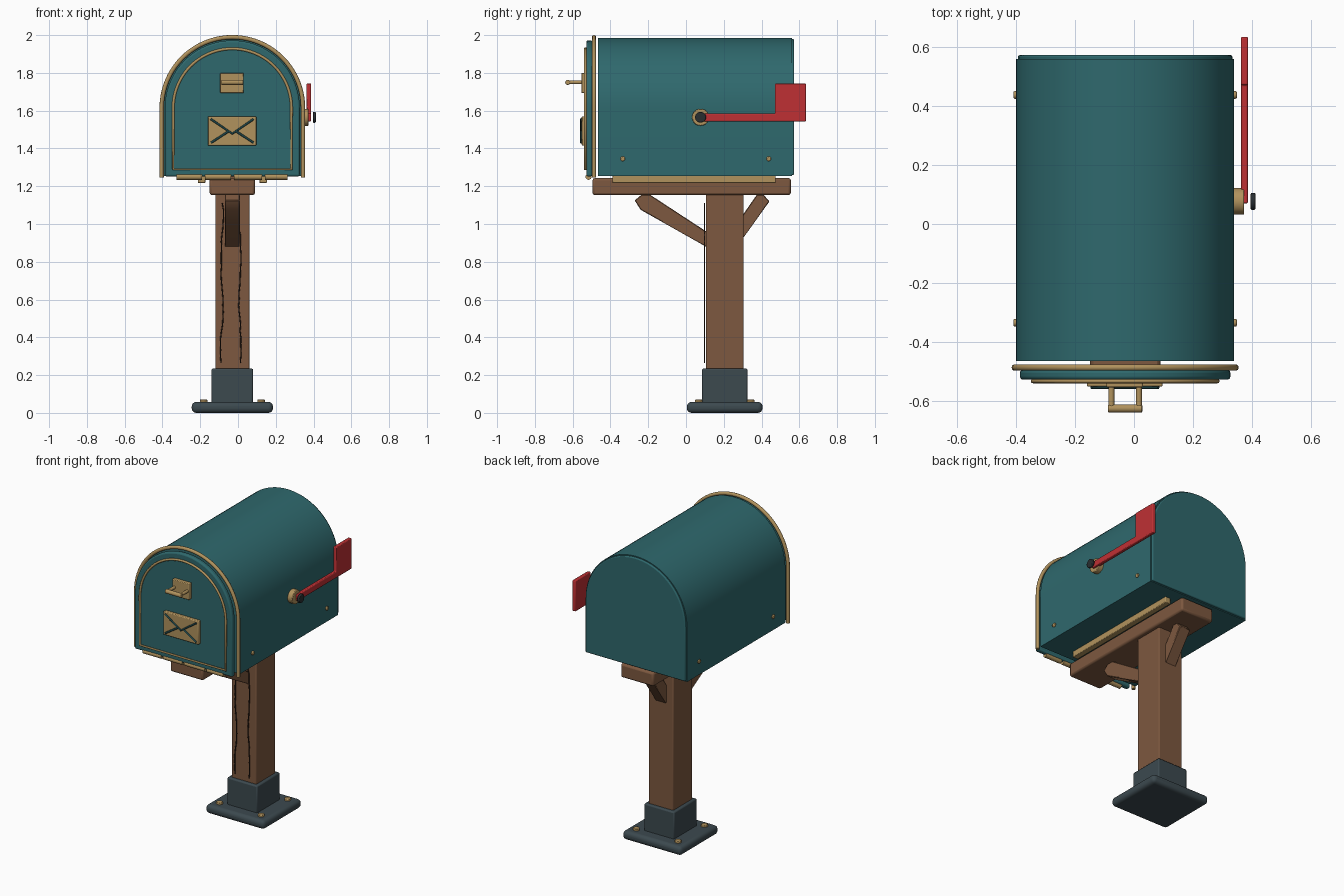
import bpy, bmesh, math, random
from mathutils import Vector

if "Cube" in bpy.data.objects:
    bpy.data.objects.remove(bpy.data.objects["Cube"])

random.seed(4)
CX = -0.03          # centre line of box and post
SPRING = 1.615      # height where the arch starts


def mat(name, rgb):
    m = bpy.data.materials.new(name)
    m.diffuse_color = (*rgb, 1)
    m.use_nodes = True
    m.node_tree.nodes["Principled BSDF"].inputs["Base Color"].default_value = m.diffuse_color
    return m


TEAL = mat("teal", (0.028, 0.140, 0.153))
DARK_TEAL = mat("dark_teal", (0.012, 0.055, 0.060))
BRASS = mat("brass", (0.440, 0.290, 0.110))
RED = mat("red", (0.520, 0.030, 0.034))
WOOD = mat("wood", (0.205, 0.098, 0.050))
CRACK = mat("dark_wood", (0.030, 0.016, 0.010))
SLATE = mat("slate", (0.045, 0.067, 0.078))
BLACK = mat("dark_metal", (0.022, 0.027, 0.030))


def finish(name, bm, material, bevel=0, segs=3):
    bmesh.ops.recalc_face_normals(bm, faces=bm.faces)
    me = bpy.data.meshes.new(name)
    bm.to_mesh(me)
    bm.free()
    ob = bpy.data.objects.new(name, me)
    bpy.context.collection.objects.link(ob)
    me.materials.append(material)
    if bevel:
        b = ob.modifiers.new("bevel", 'BEVEL')
        b.width, b.segments, b.limit_method = bevel, segs, 'ANGLE'
        b.angle_limit = math.radians(40)
    bpy.ops.object.select_all(action='DESELECT')
    bpy.context.view_layer.objects.active = ob
    ob.select_set(True)
    bpy.ops.object.shade_smooth_by_angle(angle=math.radians(35))
    return ob


def box(name, x, y, z, material, bevel=0.0, segs=2):
    bm = bmesh.new()
    bmesh.ops.create_cube(bm, size=1)
    for v in bm.verts:
        v.co = [(r[0] + r[1]) / 2 + c * (r[1] - r[0]) for r, c in zip((x, y, z), v.co)]
    return finish(name, bm, material, bevel, segs)


def rod(name, a, b, radius, material, bevel=0.0, sides=24):
    a, b = Vector(a), Vector(b)
    bm = bmesh.new()
    bmesh.ops.create_cone(bm, cap_ends=True, segments=sides, radius1=radius,
                          radius2=radius, depth=(b - a).length)
    q = (b - a).to_track_quat('Z', 'Y')
    for v in bm.verts:
        v.co = q @ v.co + (a + b) / 2
    return finish(name, bm, material, bevel, 2)


def prism(name, pts, axis, lo, hi, material, bevel=0.0, segs=3):
    """Extrude a 2D outline along x (points are y, z) or y (points are x, z)."""
    bm = bmesh.new()
    place = (lambda p, t: (t, *p)) if axis == 'x' else (lambda p, t: (p[0], t, p[1]))
    f = bm.faces.new([bm.verts.new(place(p, lo)) for p in pts])
    r = bmesh.ops.extrude_face_region(bm, geom=[f])
    step = Vector(place((0, 0), hi - lo))
    bmesh.ops.translate(bm, vec=step, verts=[v for v in r['geom'] if isinstance(v, bmesh.types.BMVert)])
    return finish(name, bm, material, bevel, segs)


def tube(name, pts, radius, material, cyclic=False, res=3):
    cu = bpy.data.curves.new(name, 'CURVE')
    cu.dimensions, cu.bevel_depth, cu.bevel_resolution, cu.use_fill_caps = '3D', radius, res, True
    s = cu.splines.new('POLY')
    s.points.add(len(pts) - 1)
    for p, c in zip(s.points, pts):
        p.co = (*c, 1)
    s.use_cyclic_u = cyclic
    s.use_smooth = True
    ob = bpy.data.objects.new(name, cu)
    bpy.context.collection.objects.link(ob)
    cu.materials.append(material)
    return ob


def arch(r, bottom, n=40):
    pts = [(CX - r, bottom)]
    pts += [(CX - r * math.cos(math.pi * i / n), SPRING + r * math.sin(math.pi * i / n)) for i in range(n + 1)]
    return pts + [(CX + r, bottom)]


# Mailbox shell, back panel and door
prism("shell", arch(0.37, 1.255), 'y', -0.465, 0.56, TEAL)
prism("back_panel", arch(0.364, 1.26), 'y', 0.55, 0.573, TEAL, 0.006)
prism("door", arch(0.357, 1.252), 'y', -0.528, -0.495, TEAL, 0.010)

# Brass rim round the opening and trim on the door
tube("front_rim", [(x, -0.487, z) for x, z in arch(0.374, 1.247)], 0.0115, BRASS)
tube("door_trim", [(x, -0.533, z) for x, z in arch(0.313, 1.29)], 0.0075, BRASS, True)

# Door hinge knuckles
for a, b in ((-0.325, -0.19), (-0.175, -0.038), (-0.022, 0.127), (0.142, 0.262)):
    rod("hinge_knuckle", (a, -0.516, 1.25), (b, -0.516, 1.25), 0.016, BRASS)

# Door pull
box("handle_plate", (-0.094, 0.03), (-0.554, -0.526), (1.693, 1.80), BRASS, 0.004)
for s in (-1, 1):
    rod("handle_leg", (CX + s * 0.047, -0.55, 1.75), (CX + s * 0.047, -0.626, 1.75), 0.010, BRASS)
rod("handle_grip", (CX - 0.058, -0.626, 1.75), (CX + 0.058, -0.626, 1.75), 0.0135, BRASS, 0.003)

# Envelope badge on the door
box("envelope_plate", (-0.16, 0.097), (-0.552, -0.526), (1.415, 1.57), BRASS, 0.005)
tube("envelope_flap", [(-0.145, -0.554, 1.556), (CX, -0.554, 1.478), (0.083, -0.554, 1.556)], 0.006, DARK_TEAL)
for s in (-1, 1):
    tube("envelope_fold", [(CX + s * 0.113, -0.554, 1.43), (CX + s * 0.018, -0.554, 1.492)], 0.006, DARK_TEAL)

# Side rivets
for s in (-1, 1):
    for y in (-0.335, 0.438):
        rod("rivet", (CX + s * 0.36, y, 1.345), (CX + s * 0.379, y, 1.345), 0.013, BRASS, 0.004, 16)

# Signal flag with pivot
rod("flag_washer", (0.335, 0.077, 1.565), (0.374, 0.077, 1.565), 0.045, BRASS, 0.004, 32)
flag = [(0.07, 1.543), (0.635, 1.543), (0.635, 1.745), (0.472, 1.745), (0.472, 1.585), (0.07, 1.585)]
prism("flag", flag, 'x', 0.363, 0.387, RED, 0.005, 2)
rod("flag_knob", (0.396, 0.077, 1.565), (0.412, 0.077, 1.565), 0.029, BLACK, 0.004)

# Wooden platform with brass mounting strips
box("platform", (-0.15, 0.09), (-0.495, 0.555), (1.153, 1.243), WOOD, 0.012)
box("platform_shim", (-0.10, 0.04), (-0.39, 0.475), (1.24, 1.258), WOOD)
for s in (-1, 1):
    c = CX + s * 0.163
    box("mounting_strip", (c - 0.02, c + 0.02), (-0.39, 0.475), (1.217, 1.257), BRASS, 0.004)

# Post and diagonal braces
box("post", (-0.12, 0.06), (0.105, 0.305), (0.002, 1.16), WOOD, 0.006)
front = [(-0.272, 1.125), (-0.24, 1.075), (0.12, 0.872), (0.12, 0.952), (-0.19, 1.155), (-0.235, 1.155)]
rear = [(0.442, 1.12), (0.295, 0.915), (0.295, 1.04), (0.375, 1.155), (0.41, 1.155)]
prism("front_brace", front, 'x', CX - 0.04, CX + 0.04, WOOD, 0.004, 1)
prism("rear_brace", rear, 'x', CX - 0.04, CX + 0.04, WOOD, 0.004, 1)

# Grain cracks down the post front
for x in (-0.085, 0.010):
    pts = [(x + 0.006 * math.sin(i * 0.45 + x * 30) + random.uniform(-0.003, 0.003), 0.098, 0.265 + 0.0338 * i)
           for i in range(26)]
    tube("grain_crack", pts, 0.0035, CRACK, res=1)

# Metal foot: collar, base plate and bolts
box("collar", (-0.14, 0.08), (0.085, 0.325), (0.04, 0.235), SLATE, 0.008)
box("base_plate", (-0.245, 0.185), (0.005, 0.405), (0.0, 0.058), SLATE, 0.024, 4)
for sx in (-1, 1):
    for sy in (-1, 1):
        x, y = CX + sx * 0.152, 0.205 + sy * 0.138
        rod("base_bolt", (x, y, 0.05), (x, y, 0.070), 0.02, BRASS, 0.003, 16)
